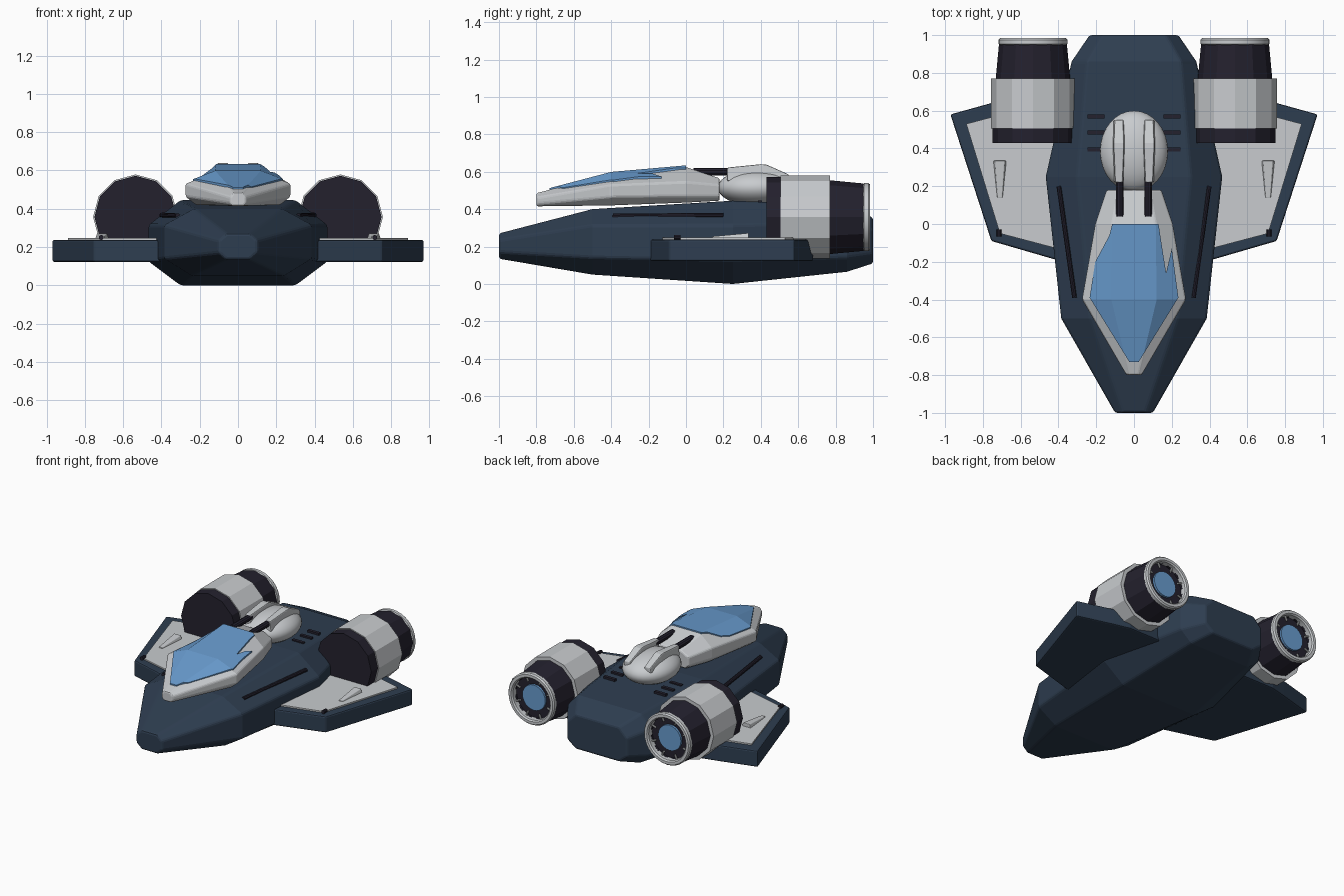
import bpy, bmesh, math
from mathutils import Vector

if "Cube" in bpy.data.objects:
    bpy.data.objects.remove(bpy.data.objects["Cube"])


def material(name, rgb):
    m = bpy.data.materials.new(name)
    m.diffuse_color = (*rgb, 1)
    m.use_nodes = True
    m.node_tree.nodes["Principled BSDF"].inputs["Base Color"].default_value = m.diffuse_color
    return m


NAVY = material("navy_hull", (0.027, 0.047, 0.080))
WHITE = material("light_grey", (0.58, 0.60, 0.62))
DARK = material("near_black", (0.017, 0.015, 0.027))
BLUE = material("glass_blue", (0.14, 0.33, 0.62))


def make(name, bm, mats, bevel=0, mirror=False, smooth=False):
    bmesh.ops.remove_doubles(bm, verts=bm.verts, dist=1e-5)
    bmesh.ops.recalc_face_normals(bm, faces=bm.faces)
    me = bpy.data.meshes.new(name)
    bm.to_mesh(me)
    bm.free()
    ob = bpy.data.objects.new(name, me)
    bpy.context.collection.objects.link(ob)
    for m in mats:
        me.materials.append(m)
    if bevel:
        b = ob.modifiers.new("bevel", "BEVEL")
        b.width, b.segments, b.limit_method = bevel, 2, "ANGLE"
        b.angle_limit = math.radians(25)
    if mirror:
        ob.modifiers.new("mirror", "MIRROR")
    if smooth:
        bpy.ops.object.select_all(action="DESELECT")
        ob.select_set(True)
        bpy.context.view_layer.objects.active = ob
        bpy.ops.object.shade_smooth_by_angle(angle=math.radians(35))
    return ob


def loft(name, rings, mat, **kw):
    bm = bmesh.new()
    vs = [[bm.verts.new(p) for p in r] for r in rings]
    n = len(vs[0])
    for a, b in zip(vs, vs[1:]):
        for i in range(n):
            bm.faces.new((a[i], a[(i + 1) % n], b[(i + 1) % n], b[i]))
    bm.faces.new(vs[0])
    bm.faces.new(vs[-1])
    return make(name, bm, [mat], **kw)


def plate(name, outline, z0, z1, mat, **kw):
    return loft(name, [[(x, y, z) for x, y in outline] for z in (z0, z1)], mat, **kw)


def lathe(name, profile, segs, mats, x, z, ids=None, **kw):
    """Revolve (radius, y) points about the y direction through x, z."""
    bm = bmesh.new()
    for k, ((r0, y0), (r1, y1)) in enumerate(zip(profile, profile[1:])):
        for i in range(segs):
            a, b = (2 * math.pi * j / segs for j in (i, i + 1))
            pts = [(r0, y0, a), (r0, y0, b), (r1, y1, b), (r1, y1, a)]
            if r0 == 0:
                pts.pop(1)
            elif r1 == 0:
                pts.pop(2)
            f = bm.faces.new([bm.verts.new((x + r * math.sin(t), y, z + r * math.cos(t)))
                              for r, y, t in pts])
            f.material_index = ids[k] if ids else 0
    return make(name, bm, mats, **kw)


def rod(name, a, b, radius, mat, **kw):
    bm = bmesh.new()
    a, b = Vector(a), Vector(b)
    bmesh.ops.create_cone(bm, cap_ends=True, segments=10, radius1=radius,
                          radius2=radius, depth=(b - a).length)
    q = (b - a).to_track_quat("Z", "Y").to_matrix().to_4x4()
    q.translation = (a + b) / 2
    bm.transform(q)
    return make(name, bm, [mat], **kw)


# Hull: octagonal sections along y
def octagon(y, w, top, bot, z0, z1, z2, z3):
    half = [(bot, z0), (w, z1), (w, z2), (top, z3)]
    return [(x, y, z) for x, z in half] + [(-x, y, z) for x, z in reversed(half)]


loft("hull", [
    octagon(-1.0, 0.10, 0.06, 0.06, 0.135, 0.17, 0.235, 0.27),
    octagon(-0.5, 0.385, 0.23, 0.24, 0.05, 0.14, 0.315, 0.40),
    octagon(0.25, 0.467, 0.30, 0.30, 0.0, 0.125, 0.315, 0.445),
    octagon(0.86, 0.33, 0.25, 0.24, 0.065, 0.14, 0.33, 0.42),
    octagon(1.0, 0.235, 0.17, 0.17, 0.11, 0.16, 0.29, 0.355)], NAVY, bevel=0.012)

# Hull slits and deck vents
rod("hull_slit", (0.315, -0.39, 0.363), (0.398, 0.2, 0.367), 0.013, DARK, mirror=True)
for y in (0.395, 0.485, 0.57):
    plate("deck_vent", [(0.155, y - 0.011), (0.245, y - 0.011),
                        (0.245, y + 0.011), (0.155, y + 0.011)],
          0.42, 0.447, DARK, mirror=True)


# Cockpit pod
def pod_ring(y, w, top, bot, z0, z1, z2, z3, dz=0):
    half = [(bot, z0), (w, z1), (w, z2), (top, z3)]
    return [(x, y, z + dz) for x, z in half] + [(-x, y, z + dz) for x, z in reversed(half)]


POD = [(-0.8, 0.04, 0.025, 0.03, 0.415, 0.43, 0.46, 0.485),
       (-0.4, 0.275, 0.12, 0.22, 0.42, 0.465, 0.53, 0.59),
       (0.0, 0.205, 0.115, 0.17, 0.435, 0.47, 0.545, 0.625),
       (0.18, 0.145, 0.08, 0.12, 0.445, 0.47, 0.53, 0.565)]
loft("cockpit_pod", [pod_ring(*p) for p in POD], WHITE, bevel=0.012)

# Canopy glass: raised copy of the pod, trimmed to the window outline
cutter = plate("canopy_cutter", [
    (-0.115, 0.0), (0.13, 0.0), (0.145, -0.1), (0.17, -0.26), (0.2, -0.13),
    (0.235, -0.39), (0.025, -0.73), (-0.025, -0.73), (-0.235, -0.39),
    (-0.205, -0.2), (-0.13, -0.06)], 0.47, 0.8, BLUE)
cutter.hide_render = True
cutter.hide_viewport = True
canopy = loft("canopy", [pod_ring(*p, dz=0.009) for p in POD], BLUE)
cut = canopy.modifiers.new("trim", "BOOLEAN")
cut.operation, cut.object, cut.solver = "INTERSECT", cutter, "EXACT"

# Turret dome with twin guns
bm = bmesh.new()
bmesh.ops.create_uvsphere(bm, u_segments=32, v_segments=16, radius=1)
for v in bm.verts:
    v.co = (v.co.x * 0.18, 0.385 + v.co.y * 0.215, 0.515 + v.co.z * 0.1)
make("turret_dome", bm, [WHITE], smooth=True)
loft("gun_mount", [
    [(0.08 + s * w, y, z) for s, z in ((-1, 0.55), (1, 0.55), (0.75, top), (-0.75, top))]
    for y, w, top in ((0.22, 0.026, 0.622), (0.4, 0.036, 0.64),
                      (0.43, 0.036, 0.638), (0.55, 0.03, 0.585))],
    WHITE, bevel=0.006, mirror=True)
rod("gun_barrel", (0.075, 0.04, 0.6), (0.075, 0.25, 0.6), 0.021, DARK,
    mirror=True, smooth=True)

# Wings, white top panels, blisters and small guns
plate("wing", [(0.3, -0.222), (0.755, -0.09), (0.972, 0.58), (0.72, 0.65),
               (0.6, 0.68), (0.3, 0.68)], 0.122, 0.238, NAVY, bevel=0.01, mirror=True)
plate("wing_panel", [(0.35, -0.145), (0.71, -0.05), (0.888, 0.53), (0.7, 0.58),
                     (0.35, 0.6)], 0.23, 0.248, WHITE, mirror=True)
loft("wing_blister", [
    [(0.71 - w, y, 0.24), (0.71 + w, y, 0.24), (0.71 + w * 0.7, y, z), (0.71 - w * 0.7, y, z)]
    for y, w, z in ((0.14, 0.017, 0.254), (0.335, 0.037, 0.272))],
    WHITE, bevel=0.004, mirror=True)
rod("wing_gun", (0.715, -0.065, 0.25), (0.715, -0.03, 0.25), 0.013, DARK, mirror=True)

# Engines: faceted body, round exhaust rim, glowing core and vanes
EX, EZ = 0.535, 0.357
lathe("engine_body", [(0, 0.43), (0.215, 0.43), (0.215, 0.505), (0.222, 0.505),
                      (0.222, 0.77), (0.197, 0.77), (0.18, 0.95), (0.15, 0.95),
                      (0.15, 0.935), (0, 0.935)], 12, [WHITE, DARK], EX, EZ,
      ids=[1, 1, 0, 0, 0, 1, 1, 1, 1], mirror=True)
lathe("exhaust_rim", [(0.15, 0.935), (0.172, 0.945), (0.182, 0.953), (0.182, 0.975),
                      (0.174, 0.985), (0.155, 0.985), (0.147, 0.975), (0.147, 0.935)],
      32, [WHITE], EX, EZ, mirror=True, smooth=True)
lathe("exhaust_core", [(0.09, 0.93), (0.09, 0.95), (0, 0.95)], 24, [BLUE], EX, EZ,
      mirror=True)
for k in range(8):
    a = math.pi * (k + 0.5) / 4
    p, q = ((EX + r * math.sin(a), 0.95, EZ + r * math.cos(a)) for r in (0.115, 0.15))
    rod("exhaust_vane", p, q, 0.007, WHITE, mirror=True)
